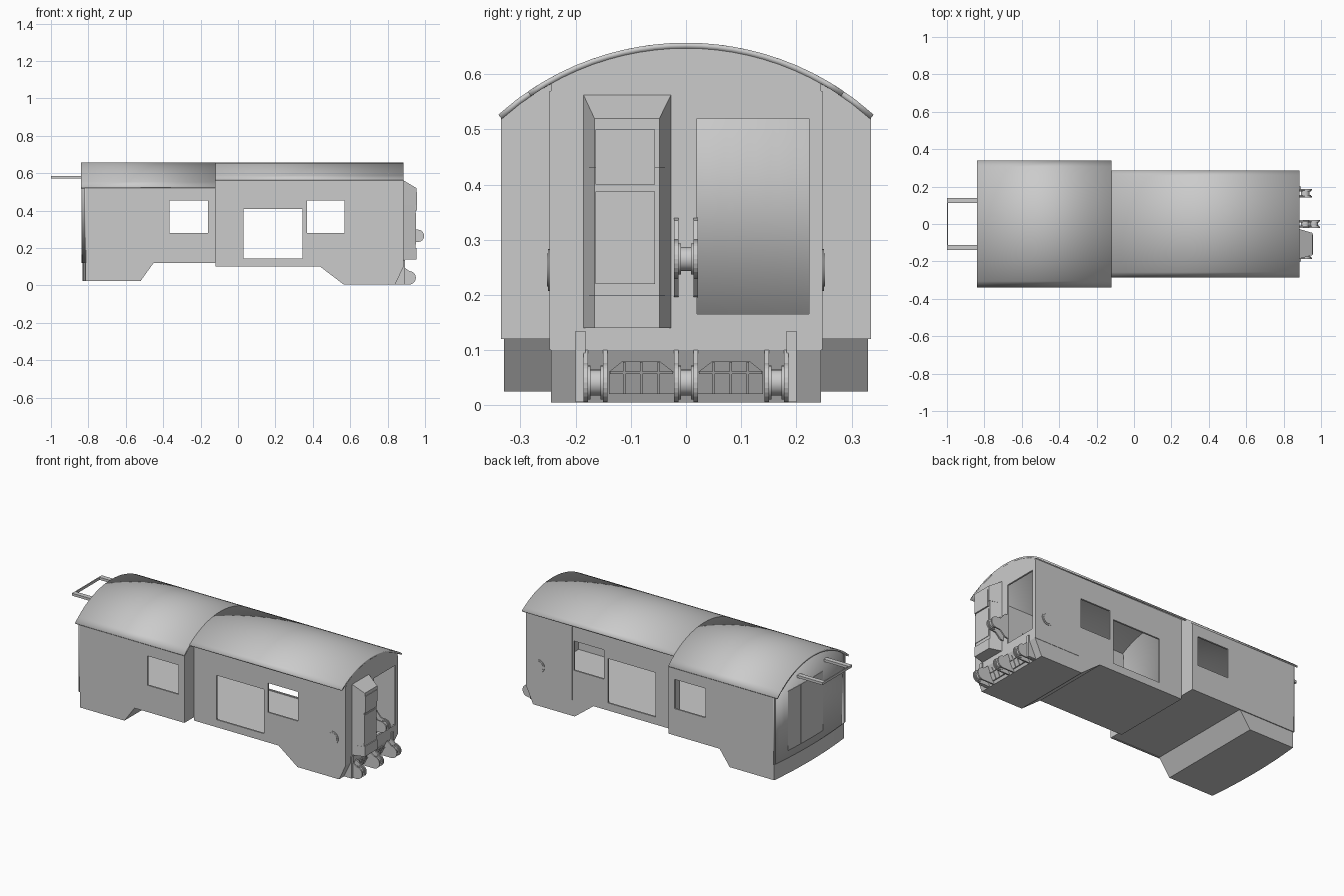
import bpy
import bmesh
from math import sqrt, cos, sin, pi
from mathutils import Matrix

cube = bpy.data.objects.get("Cube")
if cube:
    bpy.data.objects.remove(cube, do_unlink=True)

grey = bpy.data.materials.new("plain grey")
grey.use_nodes = True
grey.diffuse_color = (0.6, 0.6, 0.6, 1)
grey.node_tree.nodes["Principled BSDF"].inputs["Base Color"].default_value = (0.6, 0.6, 0.6, 1)

REAR, STEP, FRONT = -0.84, -0.12, 0.885
WIDE, NARROW = 0.33, 0.24
FLOOR = 0.14
R = 0.504


def arch(y):
    """Height of the roof's outer surface."""
    return 0.657 - R + sqrt(R * R - y * y)


def spread(a, b, n):
    return [a + (b - a) * i / n for i in range(n + 1)]


def finish(name, bm, smooth=False):
    bmesh.ops.recalc_face_normals(bm, faces=bm.faces)
    mesh = bpy.data.meshes.new(name)
    bm.to_mesh(mesh)
    bm.free()
    mesh.materials.append(grey)
    ob = bpy.data.objects.new(name, mesh)
    bpy.context.collection.objects.link(ob)
    if smooth:
        bpy.ops.object.select_all(action='DESELECT')
        ob.select_set(True)
        bpy.context.view_layer.objects.active = ob
        bpy.ops.object.shade_smooth_by_angle(angle=0.5)
    return ob


def sheet(name, us, vs, place, holes=(), thick=0.01, smooth=False):
    """Grid of panels with rectangular openings, thickened."""
    bm = bmesh.new()
    grid = [[bm.verts.new(place(u, v)) for v in vs] for u in us]
    for i in range(len(us) - 1):
        for j in range(len(vs) - 1):
            u, v = (us[i] + us[i + 1]) / 2, (vs[j] + vs[j + 1]) / 2
            if not any(a < u < b and c < v < d for a, b, c, d in holes):
                bm.faces.new((grid[i][j], grid[i + 1][j], grid[i + 1][j + 1], grid[i][j + 1]))
    loose = [v for v in bm.verts if not v.link_faces]
    bmesh.ops.delete(bm, geom=loose, context='VERTS')
    ob = finish(name, bm, smooth)
    mod = ob.modifiers.new("thickness", 'SOLIDIFY')
    mod.thickness = thick
    mod.offset = 0
    return ob


def prism(name, outline, y0, y1):
    """Side profile (x, z) extruded across y."""
    bm = bmesh.new()
    face = bm.faces.new([bm.verts.new((x, y0, z)) for x, z in outline])
    made = bmesh.ops.extrude_face_region(bm, geom=[face])["geom"]
    for v in made:
        if isinstance(v, bmesh.types.BMVert):
            v.co.y = y1
    return finish(name, bm)


def hull(name, points):
    bm = bmesh.new()
    for p in points:
        bm.verts.new(p)
    bmesh.ops.convex_hull(bm, input=bm.verts)
    bmesh.ops.dissolve_limit(bm, angle_limit=0.01, verts=bm.verts, edges=bm.edges)
    return finish(name, bm)


def box(name, x0, x1, y0, y1, z0, z1):
    return hull(name, [(x, y, z) for x in (x0, x1) for y in (y0, y1) for z in (z0, z1)])


def rod(name, x, y, z, radius, length):
    """Cylinder lying across y."""
    bm = bmesh.new()
    m = Matrix.Translation((x, y, z)) @ Matrix.Rotation(pi / 2, 4, 'X')
    bmesh.ops.create_cone(bm, cap_ends=True, segments=28, radius1=radius,
                          radius2=radius, depth=length, matrix=m)
    return finish(name, bm, True)


def bow(y):
    """Rear end bulges slightly outward in plan."""
    return -0.836 + 0.018 * (y / 0.335) ** 2


# Arched roof in two widths
for name, x0, x1, half in (("wide_roof", REAR, STEP, 0.337), ("narrow_roof", STEP, FRONT, 0.284)):
    sheet(name, [x0, x1], spread(-half, half, 20),
          lambda x, y: (x, y, arch(y) - 0.005), smooth=True)

# Side walls with window and door openings
wide_window = (-0.365, -0.16, 0.28, 0.455)
door = (0.03, 0.345, 0.145, 0.41)
window = (0.37, 0.57, 0.28, 0.455)
for s, side in ((-1, "right"), (1, "left")):
    sheet(f"wide_wall_{side}", [-0.82, -0.365, -0.16, STEP], [0.12, 0.28, 0.455, 0.525],
          lambda x, z: (x, s * WIDE, z), [wide_window])
    sheet(f"narrow_wall_{side}", [STEP, 0.03, 0.345, 0.37, 0.57, FRONT],
          [FLOOR, 0.145, 0.28, 0.41, 0.455, 0.588],
          lambda x, z: (x, s * NARROW, z), [door, window])
    # Step between the two widths
    sheet(f"step_wall_{side}", spread(0.24, 0.335, 4), [0.12, 0.7],
          lambda y, z: (STEP - 0.005, s * y, min(z, arch(y) - 0.005)))
    # Cab side panel with a round cover
    box(f"cab_panel_{side}", 0.58, FRONT, s * 0.244, s * 0.247, 0.10, 0.57)
    rod(f"round_cover_{side}", 0.80, s * 0.247, 0.245, 0.038, 0.006)
    rod(f"round_cover_centre_{side}", 0.80, s * 0.249, 0.245, 0.03, 0.006)

# End walls
sheet("front_wall", spread(-0.245, 0.02, 8) + spread(0.0625, 0.2225, 4)[:-1] + [0.2225, 0.245],
      [FLOOR, 0.165, 0.52, 0.7],
      lambda y, z: (FRONT - 0.005, y, min(z, arch(y) - 0.005)), [(0.02, 0.2225, 0.165, 0.52)])
sheet("rear_wall", spread(-0.335, 0.335, 16), [0.12, 0.7],
      lambda y, z: (bow(y) + 0.005, y, min(z, arch(y) - 0.005)), smooth=True)
for y0, y1, name in ((-0.10, 0.108, "rear_door"), (0.112, 0.22, "rear_side_door")):
    sheet(name, spread(y0, y1, 5), [0.165, 0.52], lambda y, z: (bow(y), y, z), thick=0.004)

# Floors and underbody
curve = spread(-0.33, 0.33, 12)
hull("wide_floor", [(x, y, z) for y in curve for z in (0.122, FLOOR) for x in (bow(y) + 0.004, STEP)])
hull("rear_skirt", [(x, y, z) for y in curve for z, front in ((0.025, -0.52), (0.122, -0.45))
                    for x in (bow(y) + 0.004, front)])
prism("narrow_underbody", [(STEP, 0.10), (0.44, 0.10), (0.565, 0.005), (0.84, 0.005),
                           (FRONT, 0.10), (FRONT, FLOOR), (STEP, FLOOR)], -0.245, 0.245)

# Tapered cabinet beside the front opening
tapers = (("top", 0.43, 0.565, 0.52, 0.955), ("middle", 0.2, 0.43, 0.43, 0.95),
          ("bottom", FLOOR, 0.2, 0.2, 0.955))
for name, z0, z_back, z_front, x in tapers:
    hull(f"cabinet_{name}",
         [(0.88, y, z) for y in (-0.187, -0.026) for z in (z0, z_back)]
         + [(x, y, z) for y in (-0.166, -0.048) for z in (z0, z_front)])
box("cabinet_upper_panel", 0.95, 0.958, -0.164, -0.056, 0.4, 0.5)
box("cabinet_lower_panel", 0.945, 0.953, -0.164, -0.056, 0.22, 0.387)


# Coupling lugs: a rounded pair of plates with a spool between
def coupling(name, y, half, cx, cz, radius, base):
    arc = [(cx + radius * cos(a), cz + radius * sin(a)) for a in spread(pi / 2, -pi / 2, 12)]
    for s in (-1, 1):
        prism(f"{name}_plate_{s}", base[0] + arc + base[1], y + s * half - 0.004, y + s * half + 0.004)
        rod(f"{name}_flange_{s}", cx, y + s * (half - 0.006), cz, radius * 0.85, 0.006)
    rod(f"{name}_spool", cx, y, cz, radius * 0.65, 2 * half)


low = ([(0.86, 0.10), (FRONT, 0.10)], [(0.84, 0.005)])
high = ([(0.88, 0.34), (0.905, 0.335), (0.935, 0.30)], [(0.935, 0.23), (0.905, 0.2), (0.88, 0.195)])
for name, y in (("right", -0.164), ("centre", 0), ("left", 0.164)):
    coupling(f"lower_coupling_{name}", y, 0.018, 0.915, 0.041, 0.036, low)
coupling("upper_coupling", 0, 0.018, 0.962, 0.265, 0.033, high)


# Front apron brackets and ribbed grilles following the sloped face
def slope(z, out):
    return 0.84 + 0.045 * (z - 0.005) / 0.095 + out


def slanted(name, y0, y1, z0, z1, out):
    hull(name, [(slope(z, o), y, z) for y in (y0, y1) for z in (z0, z1) for o in (-0.01, out)])


for s, side in ((-1, "right"), (1, "left")):
    box(f"bracket_{side}", 0.83, 0.892, s * 0.182, s * 0.2, 0.006, 0.135)
    hull(f"grille_{side}", [(slope(z, o), s * y, z) for o in (-0.01, 0.006)
                            for y, z in ((0.022, 0.02), (0.14, 0.02), (0.14, 0.06),
                                         (0.115, 0.08), (0.048, 0.08), (0.022, 0.06))])
    for i, y in enumerate(spread(0.05, 0.112, 2)):
        slanted(f"grille_rib_{side}_{i}", s * (y - 0.002), s * (y + 0.002), 0.02, 0.078, 0.01)
    slanted(f"grille_bar_{side}", s * 0.024, s * 0.138, 0.057, 0.061, 0.01)

# Carrying frame at the rear
for s, side in ((-1, "right"), (1, "left")):
    box(f"frame_arm_{side}", -1.0, -0.825, s * 0.112, s * 0.14, 0.571, 0.586)
box("frame_crossbar", -1.0, -0.994, -0.14, 0.14, 0.571, 0.586)
